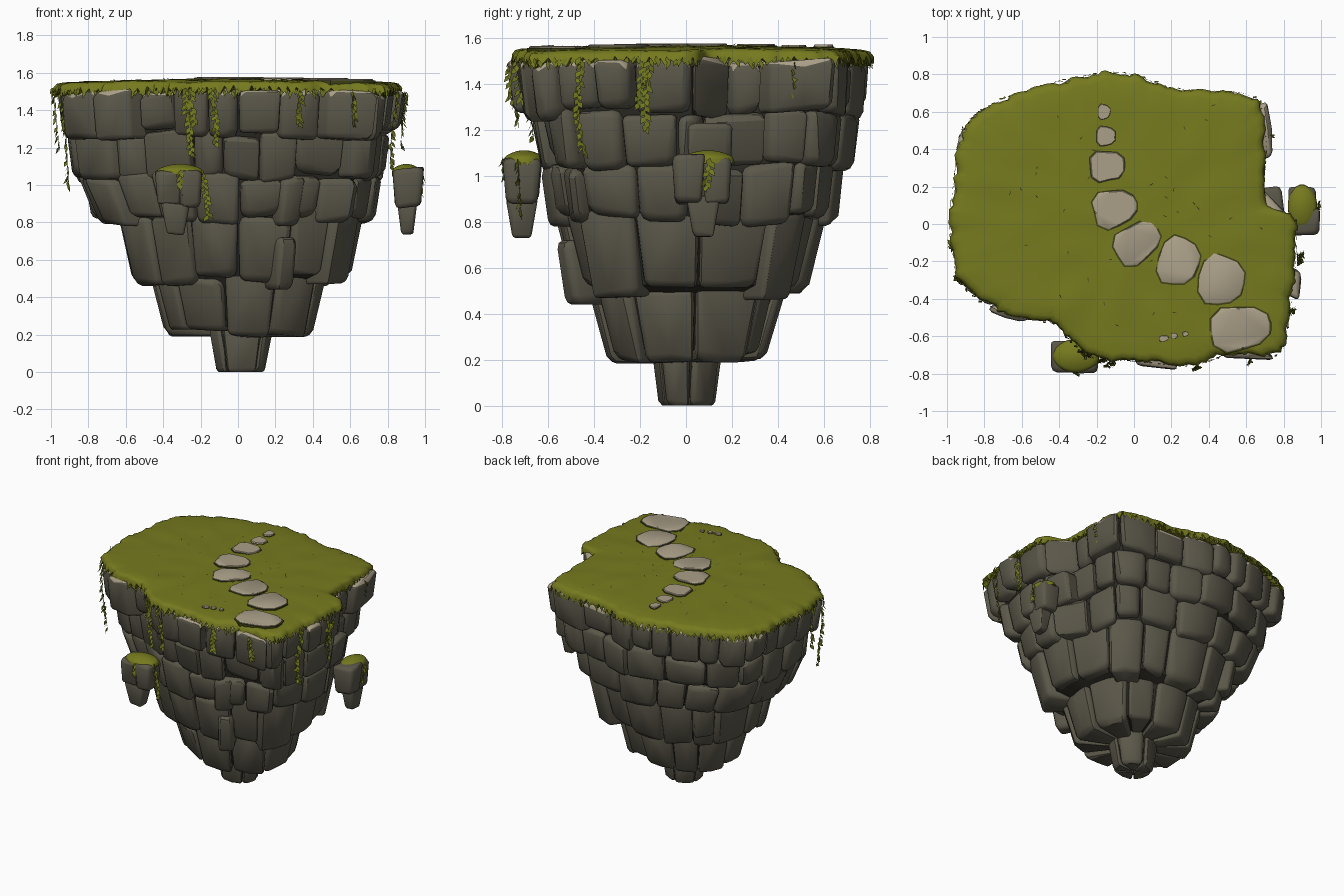
import bpy, bmesh, math, random
from mathutils import Vector, noise

if "Cube" in bpy.data.objects:
    bpy.data.objects.remove(bpy.data.objects["Cube"])
random.seed(11)
U = random.uniform

def material(name, rgb):
    m = bpy.data.materials.new(name)
    m.diffuse_color = (*rgb, 1)
    m.use_nodes = True
    m.node_tree.nodes["Principled BSDF"].inputs["Base Color"].default_value = m.diffuse_color
    return m

ROCK = material("dark_rock", (0.105, 0.096, 0.068))
CRACK = material("crack_shadow", (0.03, 0.027, 0.02))
TAN = material("pale_stone", (0.40, 0.345, 0.245))
GRASS = material("grass", (0.18, 0.195, 0.013))
SOIL = material("dark_grass", (0.05, 0.055, 0.008))
LEAF = material("vine_leaf", (0.16, 0.18, 0.013))

def finish(name, bm, mats, angle=35):
    bmesh.ops.delete(bm, geom=[v for v in bm.verts if not v.link_faces], context='VERTS')
    me = bpy.data.meshes.new(name)
    bm.to_mesh(me)
    bm.free()
    for m in mats:
        me.materials.append(m)
    o = bpy.data.objects.new(name, me)
    bpy.context.collection.objects.link(o)
    bpy.ops.object.select_all(action='DESELECT')
    o.select_set(True)
    bpy.context.view_layer.objects.active = o
    bpy.ops.object.shade_smooth_by_angle(angle=math.radians(angle))
    return o

# Island outline, counter-clockwise, smoothed and sampled evenly
CTRL = [(.85, .03), (.73, .09), (.69, .2), (.7, .4), (.68, .6), (.59, .69), (.4, .705), (.18, .725),
        (0, .79), (-.15, .8), (-.4, .755), (-.65, .68), (-.85, .57), (-.93, .45), (-.95, .25),
        (-.97, .1), (-.97, -.1), (-.92, -.3), (-.8, -.41), (-.65, -.485), (-.42, -.53), (-.34, -.61),
        (-.2, -.71), (0, -.725), (.3, -.75), (.5, -.69), (.76, -.69), (.81, -.55), (.84, -.35), (.86, -.1)]
C = [Vector(p) for p in CTRL]
DENSE = []
for i in range(len(C)):
    a, b, c, d = (C[(i + k - 1) % len(C)] for k in range(4))
    for s in range(8):
        t = s / 8
        DENSE.append(0.5 * (2*b + (c-a)*t + (2*a-5*b+4*c-d)*t*t + (3*b-a-3*c+d)*t**3))
LEN = [0]
for i in range(len(DENSE)):
    LEN.append(LEN[-1] + (DENSE[(i+1) % len(DENSE)] - DENSE[i]).length)

def outline(t):
    s = (t % 1) * LEN[-1]
    i = next(k for k in range(len(DENSE)) if LEN[k+1] >= s)
    return DENSE[i].lerp(DENSE[(i+1) % len(DENSE)], (s - LEN[i]) / (LEN[i+1] - LEN[i]))

def level_point(t, ext, k):
    """Outline fitted to extents (-x, +x, -y, +y), blended by k towards an ellipse."""
    p = outline(t)
    ex, ox = (ext[1], .86) if p.x > 0 else (ext[0], .97)
    ey, oy = (ext[3], .8) if p.y > 0 else (ext[2], .75)
    q = Vector((p.x * ex / ox, p.y * ey / oy))
    th = math.atan2(p.y, p.x)
    return q.lerp(Vector((math.cos(th) * ex, math.sin(th) * ey)), k)

def block(bm, f, cu, cv, cw):
    """Rounded block: hull of unevenly chipped cube corners, mapped by f(u, v, w)."""
    pts = []
    for su in (-1, 1):
        for sv in (-1, 1):
            for sw in (-1, 1):
                g = U(.6, 1.5)
                for a, b, c in ((0, 1, 1), (1, 0, 1), (1, 1, 0), (.3, .3, 1), (.3, 1, .3), (1, .3, .3)):
                    pts.append(f(su*(1-a*cu*g), sv*(1-b*cv*g), sw*(1-c*cw*g)))
    pts += [f(0, 1, 1-cw), f(0, 1, cw-1), f(0, 1-cv, 1), f(0, 1-cv, -1)]
    bmesh.ops.convex_hull(bm, input=[bm.verts.new(p) for p in pts])

def finish_rocks(name, bm, tan_z=9):
    bmesh.ops.delete(bm, geom=[v for v in bm.verts if not v.link_faces], context='VERTS')
    bmesh.ops.dissolve_limit(bm, angle_limit=.1, verts=bm.verts[:], edges=bm.edges[:])
    bmesh.ops.recalc_face_normals(bm, faces=bm.faces[:])
    for f in bm.faces:
        f.material_index = int(f.normal.z > .4 and f.calc_center_median().z > tan_z)
    finish(name, bm, [ROCK, TAN], 28)

# Six tapering rows of rock blocks: z top, z bottom, extents top, extents bottom, roundness, count
ROWS = [(1.52, 1.27, (.96, .86, .74, .79), (.93, .83, .71, .775), 0, 27),
        (1.28, 1.03, (.89, .81, .67, .76), (.86, .78, .62, .735), .2, 22),
        (1.06, .81, (.85, .76, .62, .68), (.74, .72, .58, .65), .38, 19),
        (.84, .49, (.63, .68, .57, .61), (.55, .61, .48, .52), .5, 15),
        (.53, .21, (.46, .48, .44, .43), (.38, .40, .34, .34), .65, 11),
        (.27, 0, (.165, .19, .15, .155), (.115, .14, .115, .12), .8, 5)]
# Places where a top-row block juts out past the turf
JUTS = [Vector(p) for p in ((-.62, -.5), (.02, -.73), (.52, -.69), (.7, .36), (.84, -.32))]
for n, (z1, z0, e1, e0, k, count) in enumerate(ROWS):
    bm = bmesh.new()
    widths = [U(.65, 1.35) for _ in range(count)]
    t = U(0, 1)
    for j, wd in enumerate(widths):
        dt = wd / sum(widths)
        mid, half = t + dt/2, dt/2 * .975
        jut = n == 0 and any((outline(mid) - p).length < dt * LEN[-1] * .5 for p in JUTS)
        out = 1 + (.055 if jut else U(-.02, .022))
        top = z1 + (-.015 if jut else U(-.03, 0) if n == 0 else U(-.03, .03))
        bot = z0 + (0 if n == 5 else U(-.03, .03))
        tilt = U(-.012, .012)
        inner = .45 if n < 4 else .08

        def f(u, v, w):
            h = (w + 1) / 2
            ta = mid + u * half * (.97 + .03 * h)
            p = level_point(ta, e1, k) * h + level_point(ta, e0, k) * (1 - h)
            r = p.length
            d = r * out + .012 * (1 - w*w) + (v - 1) * r * .25 if v > 0 else r * (inner + (v + 1) * .2)
            p *= d / r
            return Vector((p.x, p.y, bot + (top - bot) * h + (tilt * u if n < 5 else 0)))
        size = (level_point(mid + half, e1, k) - level_point(mid - half, e1, k)).length
        r = level_point(mid, e1, k).length
        ch = U(.025, .04) if n < 5 else .02
        block(bm, f, min(.45, 2*ch/size), min(.45, 4*ch*.8/r), min(.4, 2*ch/(top-bot)))
        t += dt
    finish_rocks("rock_row_%d" % (n+1), bm, 1.43 if n == 0 else 9)

# Small wedge stones set slightly proud of the wall: x, y, z, half width, half height
bm = bmesh.new()
for x, y, z, hw, hh in ((.22, -.44, .58, .055, .14), (.25, -.51, .91, .065, .13),
                        (.68, .09, 1.12, .1, .11), (-.42, .4, .72, .07, .13), (-.7, .1, .95, .08, .13)):
    n2 = Vector((x, y)).normalized()
    block(bm, lambda u, v, w: Vector((x - n2.y*u*hw + n2.x*v*.1, y + n2.x*u*hw + n2.y*v*.1, z + w*hh))
          + Vector((n2.x, n2.y, 0)) * w * .025, .4, .3, .25)
finish_rocks("wedge_stones", bm)

# Dark inner core seen through the gaps
bm = bmesh.new()
rings = []
for z1, z0, e1, e0, k, c in ROWS:
    for z, e in ((z1 - .04, e1), (z0 + .035, e0)):
        rings.append([bm.verts.new((*(level_point(i/64, e, k) * .93), z)) for i in range(64)])
for a, b in zip(rings, rings[1:]):
    for i in range(64):
        bm.faces.new((a[i], b[i], b[(i+1) % 64], a[(i+1) % 64]))
bm.faces.new(rings[0])
bm.faces.new(rings[-1][::-1])
bmesh.ops.recalc_face_normals(bm, faces=bm.faces[:])
finish("rock_core", bm, [CRACK])

def ground(x, y):
    return 1.566 - .02 * (x*x + y*y) + .009 * noise.noise(Vector((x*6, y*6, 0)))

def leaf(bm, p, d, side, size, width):
    tip = p + d * size
    m = p.lerp(tip, .45)
    bm.faces.new([bm.verts.new(q) for q in (p, m + side*width, tip, m - side*width)])

def grass_cap(name, n, pt, centre, zf, drop):
    """Domed turf with a ragged skirt hanging over its edge."""
    bm = bmesh.new()
    rag = [1 + U(-.01, .01) + .012 * math.sin(i * .7) * math.sin(i * .23) for i in range(n)]
    low = [drop * (U(.9, 1.35) if i % 2 else U(.45, .8)) for i in range(n)]
    rings = []
    for s, dz in ((.06, 0), (.15, 0), (.25, 0), (.35, 0), (.45, 0), (.55, 0), (.65, 0), (.75, 0), (.85, 0),
                  (.95, -.003), (.985, -.01), (1, -.025), (1.008, -9), (.92, -drop*.8)):
        ring = []
        for i in range(n):
            q = centre + (pt(i/n) - centre) * (s * (rag[i] if s > .9 else 1))
            ring.append(bm.verts.new((q.x, q.y, zf(q.x, q.y) + (-low[i] if dz == -9 else dz))))
        rings.append(ring)
    for a, b in zip(rings, rings[1:]):
        for i in range(n):
            bm.faces.new((a[i], b[i], b[(i+1) % n], a[(i+1) % n]))
    bm.faces.new(rings[0])
    bm.faces.new(rings[-1][::-1])
    bmesh.ops.recalc_face_normals(bm, faces=bm.faces[:])
    finish(name, bm, [GRASS], 50)

grass_cap("grass_top", 240, outline, Vector((0, 0)), ground, .06)

# Fringe of hanging grass blades and a few dark tufts on top
bm = bmesh.new()
for i in range(260):
    t = i / 260 + U(0, .003)
    p = outline(t) * 1.008
    s = (outline(t + .003) - outline(t)).normalized()
    leaf(bm, Vector((p.x, p.y, U(1.505, 1.525))), Vector((s.y*.1 + s.x*U(-.5, .5), -s.x*.1 + s.y*U(-.5, .5), -1)),
         Vector((s.x, s.y, 0)), U(.03, .055), .01)
finish("grass_fringe", bm, [LEAF])
bm = bmesh.new()
for i in range(40):
    p = outline(U(0, 1)) * U(.2, .92)
    a = U(0, 6.3)
    leaf(bm, Vector((p.x, p.y, ground(p.x, p.y) - .002)), Vector((math.cos(a), math.sin(a), .35)),
         Vector((-math.sin(a), math.cos(a), 0)), .03, .003)
finish("grass_tufts", bm, [SOIL])

# Stepping stones: x, y, width, depth, turn in degrees
STONES = [(-.16, .6, .065, .08, 0), (-.15, .47, .105, .1, 0), (-.14, .31, .185, .155, 5), (-.1, .085, .23, .19, 15),
          (.02, -.1, .26, .19, 35), (.24, -.2, .215, .25, -15), (.47, -.3, .24, .26, -10), (.57, -.555, .31, .22, 8),
          (.16, -.612, .05, .03, 10), (.215, -.598, .035, .03, 0), (.275, -.588, .03, .025, 0)]
stones, rims = bmesh.new(), bmesh.new()
for x, y, w, d, turn in STONES:
    shape = []
    for i in range(12):
        a = i * math.tau / 12
        r = (abs(math.cos(a))**3.6 + abs(math.sin(a))**3.6) ** (-1/3.6) * U(.94, 1.03)
        b = math.radians(turn)
        px, py = math.cos(a) * r * w/2, math.sin(a) * r * d/2 * (1 - .18 * math.cos(a))
        shape.append((px*math.cos(b) - py*math.sin(b), px*math.sin(b) + py*math.cos(b)))
    g = ground(x, y)
    for bm, levels in ((stones, ((1, -.02), (1, .008), (.95, .012))), (rims, ((1.07, -.02), (1.07, .004)))):
        rs = [[bm.verts.new((x + p*s, y + q*s, g + h)) for p, q in shape] for s, h in levels]
        for a, b in zip(rs, rs[1:]):
            for i in range(12):
                bm.faces.new((a[i], a[(i+1) % 12], b[(i+1) % 12], b[i]))
        bm.faces.new(rs[-1])
finish("stepping_stones", stones, [TAN])
finish("stone_rims", rims, [SOIL])

# Two small floating rocks: upper pair of blocks, hanging lower block, turf
def box(bm, c, h, taper):
    j = U(-.01, .01)
    block(bm, lambda u, v, w: Vector((c[0] + u*h[0]*(1 + taper*(w-1)/2), c[1] + v*h[1]*(1 + taper*(w-1)/2),
                                      c[2] + w*h[2] + j*u)), .28, .28, .2)

def floating_rock(name, uppers, lower, gc, gr):
    bm = bmesh.new()
    for c, h in uppers:
        box(bm, c, h, .2)
    box(bm, *lower, .42)
    finish_rocks(name, bm)
    cen = Vector(gc)
    grass_cap(name + "_grass", 40, lambda t: cen + Vector((gr[0]*math.cos(t*math.tau), gr[1]*math.sin(t*math.tau))), cen,
              lambda x, y: 1.112 - .03*(((x-gc[0])/gr[0])**2 + ((y-gc[1])/gr[1])**2), .03)

floating_rock("floating_rock_front", [((-.37, -.71, .985), (.075, .085, .09)), ((-.255, -.715, .98), (.065, .085, .1))],
              ((-.335, -.715, .82), (.078, .07, .085)), (-.31, -.705), (.125, .088))
floating_rock("floating_rock_right", [((.91, .01, .985), (.085, .072, .105)), ((.9, .135, .98), (.075, .065, .1))],
              ((.905, .075, .825), (.055, .075, .09)), (.9, .095), (.078, .115))

# Hanging vines: x, y, top z, length
bm = bmesh.new()
for x, y, z, length in ((-.945, -.3, 1.52, .55), (-.985, -.12, 1.52, .34), (-.27, -.69, 1.52, .36), (-.24, -.71, 1.52, .2),
                        (-.13, -.755, 1.52, .3), (-.175, -.735, 1.08, .26), (.34, -.77, 1.5, .18), (.62, -.735, 1.5, .18),
                        (.845, -.47, 1.52, .42), (.895, -.17, 1.5, .3), (.89, -.2, 1.5, .2), (.73, .47, 1.5, .14),
                        (-.3, -.8, 1.08, .1), (.985, .1, 1.08, .14)):
    o = Vector((x, y, 0)).normalized()
    s = Vector((-o.y, o.x, 0))
    for i in range(int(length / .015)):
        f = i * .015
        p = Vector((x, y, z - f)) + s * .012 * math.sin(f*14 + x*9) - o * f * .09
        leaf(bm, p, -Vector((0, 0, 1)), s, .03, .004)
        sg = 1 if i % 2 else -1
        d = (s*sg*U(.2, .9) + o*U(-.1, .7) - Vector((0, 0, 1))).normalized()
        side = (d.cross(o) + d.cross(s) * U(-.8, .8)).normalized()
        leaf(bm, p, d, side, U(.035, .05), .013)
finish("hanging_vines", bm, [LEAF])
